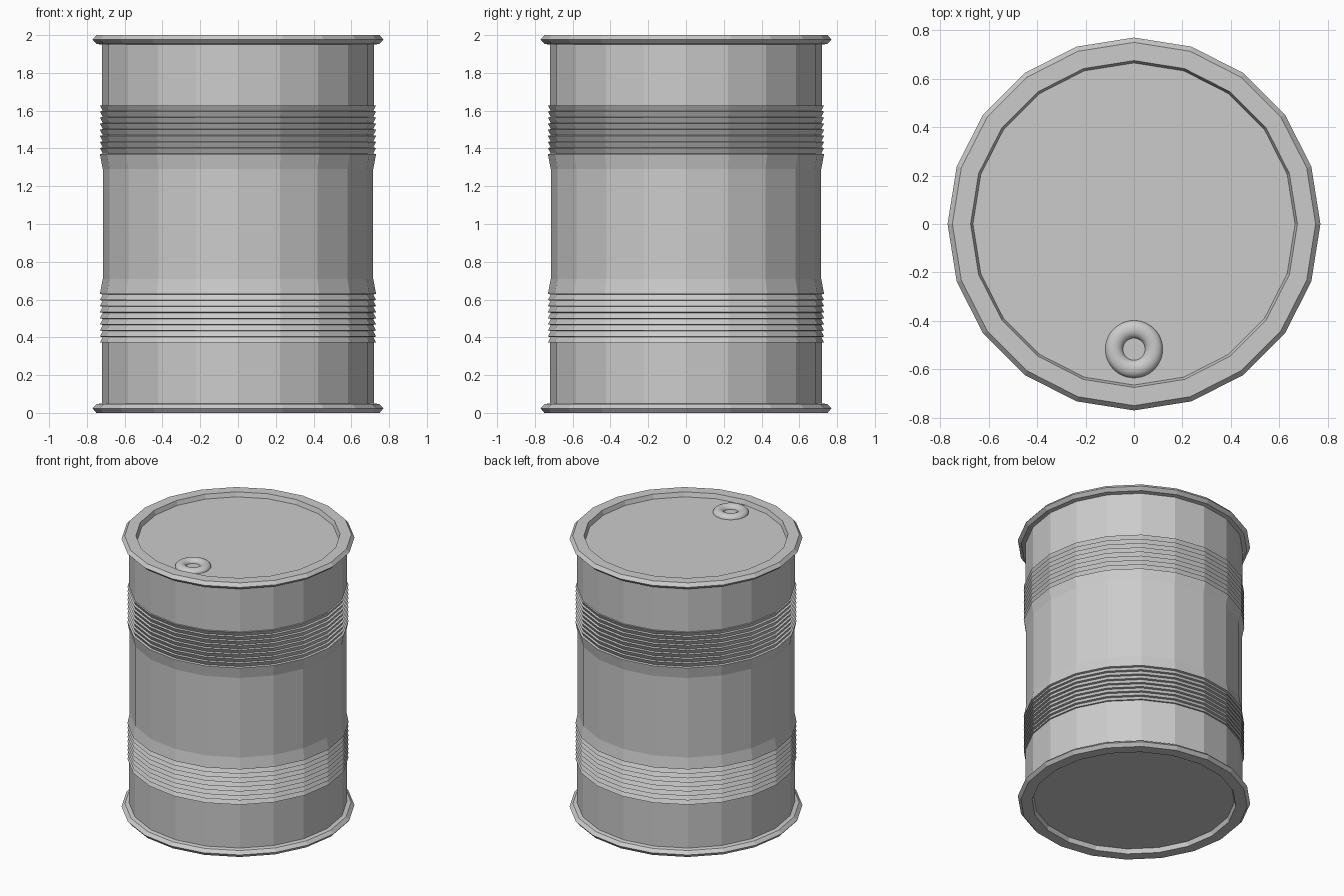
import bpy, bmesh
from math import cos, sin, pi

if "Cube" in bpy.data.objects:
    bpy.data.objects.remove(bpy.data.objects["Cube"])

SIDES = 20


def lathe(name, profile):
    """Revolve an (r, z) profile into a flat-sided, capped solid."""
    bm = bmesh.new()
    rings = []
    for r, z in profile:
        rings.append([bm.verts.new((r * cos(2 * pi * i / SIDES),
                                    r * sin(2 * pi * i / SIDES), z))
                      for i in range(SIDES)])
    for low, high in zip(rings, rings[1:]):
        for i in range(SIDES):
            j = (i + 1) % SIDES
            bm.faces.new((low[i], low[j], high[j], high[i]))
    bm.faces.new(rings[0])
    bm.faces.new(rings[-1])
    bmesh.ops.recalc_face_normals(bm, faces=bm.faces)
    mesh = bpy.data.meshes.new(name)
    bm.to_mesh(mesh)
    bm.free()
    obj = bpy.data.objects.new(name, mesh)
    bpy.context.collection.objects.link(obj)
    return obj


# Lower half profile: recessed base, bottom rim, plain wall
lower = [(0.665, 0.032), (0.675, 0.0), (0.75, 0.0), (0.77, 0.024),
         (0.748, 0.046), (0.72, 0.051), (0.72, 0.372)]

# Saw-tooth ribs, then a long taper back to the plain wall
pitch = 0.0322
for k in range(8):
    z = 0.372 + k * pitch
    lower += [(0.731, z), (0.716, z + pitch - 0.003)]
lower += [(0.731, 0.63), (0.716, 0.71)]

# Upper half mirrors the lower half
upper = [(r, 2.0 - z) for r, z in reversed(lower)]
lathe("drum_body", lower + upper)

# Bung ring set in the lid
bpy.ops.mesh.primitive_torus_add(major_segments=48, minor_segments=16,
                                 major_radius=0.082, minor_radius=0.037,
                                 location=(0, -0.517, 1.966))
bung = bpy.context.object
bung.name = "bung_ring"
bung.scale.z = 0.8
bpy.ops.object.shade_smooth_by_angle()
